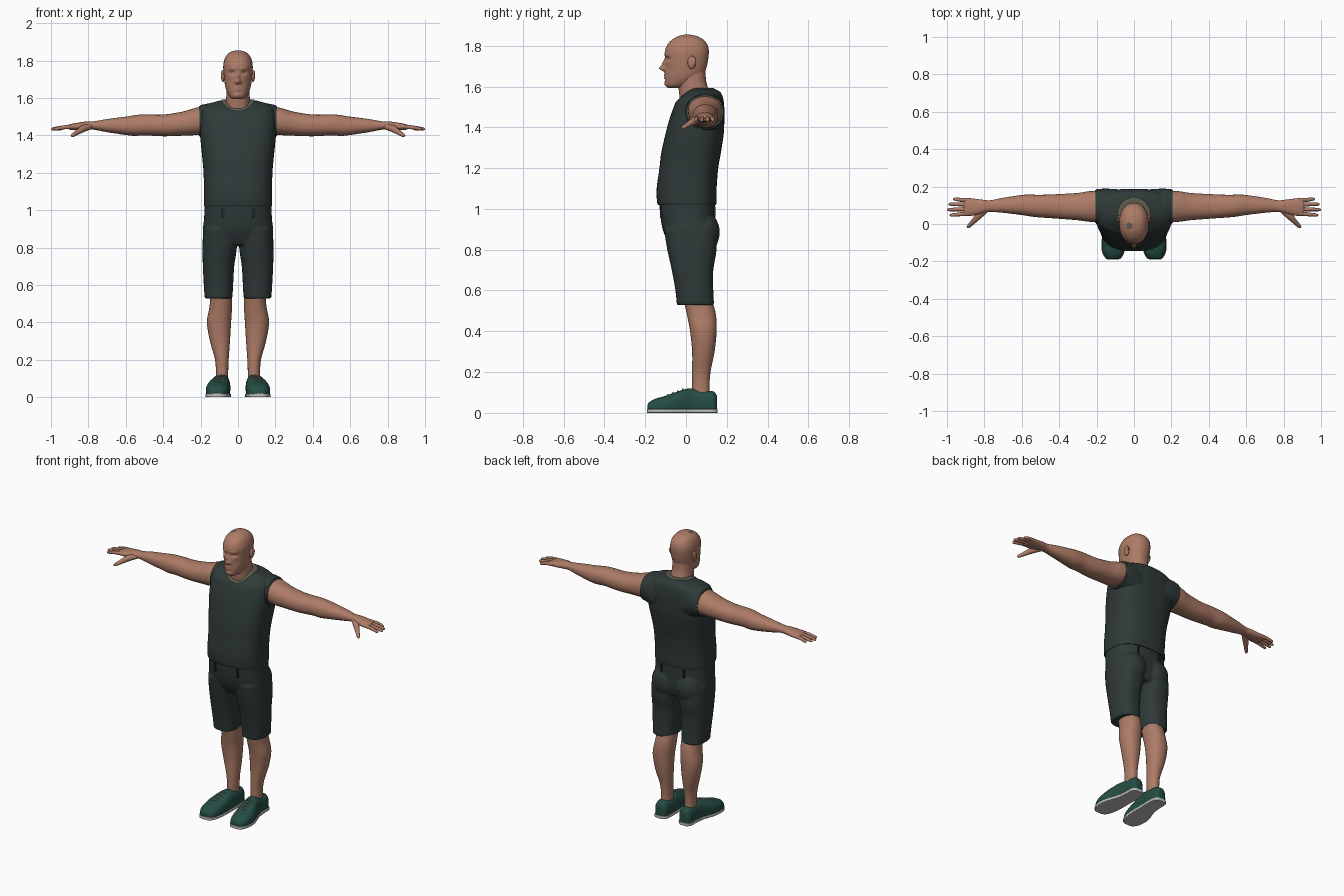
import bpy, bmesh, math
from mathutils import Vector, Matrix


def material(name, rgb):
    m = bpy.data.materials.new(name)
    m.diffuse_color = (*rgb, 1)
    return m


SKIN = material("skin", (0.42, 0.20, 0.135))
CLOTH = material("dark cloth", (0.028, 0.042, 0.040))
TRIM = material("olive trim", (0.11, 0.11, 0.075))
SHOE = material("green shoe", (0.018, 0.075, 0.058))
SOLE = material("pale sole", (0.50, 0.50, 0.48))
LACE = material("grey lace", (0.22, 0.25, 0.24))
PATCH = material("grey patch", (0.12, 0.11, 0.10))
EYE = material("eye white", (0.45, 0.42, 0.38))
IRIS = material("iris", (0.04, 0.05, 0.06))
LOOP = material("dark loop", (0.014, 0.020, 0.020))


def add_loft(bm, rings, axis="z", n=32, steps=4):
    """Skin superellipse rings (t, u0, u1, v0, v1, exponent, front dip) along an axis."""
    rows = [list(r) + [2.2, 0][len(r) - 5:] for r in rings]
    rows = [rows[0]] + rows + [rows[-1]]
    fine = []
    for i in range(1, len(rows) - 2):
        a, b, c, d = rows[i - 1:i + 3]
        for s in range(steps):
            t = s / steps
            fine.append([0.5 * (2 * q + (r - p) * t + (2 * p - 5 * q + 4 * r - w) * t * t
                                + (3 * q - p - 3 * r + w) * t ** 3) for p, q, r, w in zip(a, b, c, d)])
    fine.append(rows[-1])
    loops = []
    for t, u0, u1, v0, v1, e, dip in fine:
        loop = []
        for k in range(n):
            ang = 2 * math.pi * k / n
            cs, sn = math.cos(ang), math.sin(ang)
            u = (u0 + u1) / 2 + (u1 - u0) / 2 * math.copysign(abs(cs) ** (2 / e), cs)
            v = (v0 + v1) / 2 + (v1 - v0) / 2 * math.copysign(abs(sn) ** (2 / e), sn)
            w = t - dip * max(0, -sn) ** 1.5
            loop.append(bm.verts.new({"z": (u, v, w), "x": (w, u, v), "y": (u, w, v)}[axis]))
        loops.append(loop)
    for a, b in zip(loops, loops[1:]):
        for k in range(n):
            bm.faces.new((a[k], a[(k + 1) % n], b[(k + 1) % n], b[k]))
    bm.faces.new(loops[0])
    bm.faces.new(loops[-1])


def add_tube(bm, pts, radii, n=12):
    """Round tube through points, with a radius at each."""
    pts = [Vector(p) for p in pts]
    loops = []
    for i, p in enumerate(pts):
        d = pts[min(i + 1, len(pts) - 1)] - pts[max(i - 1, 0)]
        q = d.to_track_quat("Z", "Y")
        loops.append([bm.verts.new(p + q @ Vector((radii[i] * math.cos(2 * math.pi * k / n),
                                                   radii[i] * math.sin(2 * math.pi * k / n), 0)))
                      for k in range(n)])
    for a, b in zip(loops, loops[1:]):
        for k in range(n):
            bm.faces.new((a[k], a[(k + 1) % n], b[(k + 1) % n], b[k]))
    bm.faces.new(loops[0])
    bm.faces.new(loops[-1])


def add_ball(bm, centre, size):
    bmesh.ops.create_uvsphere(bm, u_segments=24, v_segments=16, radius=1,
                              matrix=Matrix.Translation(centre) @ Matrix.Diagonal((*size, 1)))


def finish(name, bm, mats, mirror=False, angle=50):
    bmesh.ops.recalc_face_normals(bm, faces=bm.faces)
    me = bpy.data.meshes.new(name)
    bm.to_mesh(me)
    bm.free()
    ob = bpy.data.objects.new(name, me)
    bpy.context.collection.objects.link(ob)
    for m in mats:
        me.materials.append(m)
    bpy.ops.object.select_all(action="DESELECT")
    ob.select_set(True)
    bpy.context.view_layer.objects.active = ob
    bpy.ops.object.shade_smooth_by_angle(angle=math.radians(angle))
    if mirror:
        ob.modifiers.new("mirror", "MIRROR").use_mirror_merge = False
    return ob


def loft(name, rings, mat, mirror=False, **kw):
    bm = bmesh.new()
    add_loft(bm, rings, **kw)
    return finish(name, bm, [mat], mirror)


def sym(rows):
    return [(r[0], -r[1], *r[1:]) for r in rows]


# Head, with the face pushed in and out by soft bumps
bm = bmesh.new()
add_loft(bm, sym([(1.593, .025, -.088, -.02), (1.605, .043, -.100, .02), (1.63, .058, -.102, .06),
                  (1.66, .068, -.102, .088), (1.70, .074, -.103, .102), (1.735, .077, -.102, .109),
                  (1.77, .079, -.104, .112), (1.80, .074, -.094, .107), (1.825, .063, -.074, .090),
                  (1.845, .042, -.043, .060), (1.854, .012, -.010, .020)]), n=96, steps=6)
BUMPS = [(0, 1.688, .012, .013, .026), (0, 1.712, .009, .020, .014), (.012, 1.683, .007, .008, .008),
         (.033, 1.735, .016, .010, -.011), (.030, 1.755, .020, .007, .005), (0, 1.656, .018, .005, .008),
         (0, 1.643, .016, .005, .007), (0, 1.615, .020, .010, .005), (.048, 1.69, .015, .02, -.004)]
for v in bm.verts:
    if v.co.y < -.02:
        v.co.y -= sum(d * math.exp(-((abs(v.co.x) - x) / sx) ** 2 - ((v.co.z - z) / sz) ** 2)
                      for x, z, sx, sz, d in BUMPS)
for f in bm.faces:
    c = f.calc_center_median()
    if c.z > 1.8 and math.hypot(c.x + .025, c.y + .010) < .017:
        f.material_index = 1
finish("head", bm, [SKIN, PATCH], angle=80)

# Eyes with dark irises
bm = bmesh.new()
add_ball(bm, (.033, -.072, 1.735), (.014, .012, .008))
for f in bm.faces:
    c = f.calc_center_median()
    if c.y < -.072 and math.hypot(c.x - .033, c.z - 1.735) < .0055:
        f.material_index = 1
finish("eye", bm, [EYE, IRIS], True)

# Ears
bm = bmesh.new()
add_ball(bm, (.080, .028, 1.718), (.011, .020, .032))
add_ball(bm, (.086, .036, 1.724), (.006, .013, .022))
finish("ear", bm, [SKIN], True)

# Neck
loft("neck", sym([(1.48, .080, -.030, .140), (1.53, .076, -.030, .135), (1.57, .066, -.034, .118),
                  (1.62, .062, -.040, .100), (1.68, .060, -.040, .095)]), SKIN)

# Shirt body, shoulders and trims
loft("shirt", sym([(1.02, .180, -.137, .147, 2.6), (1.035, .183, -.142, .150, 2.6),
                   (1.10, .182, -.144, .150, 2.6), (1.20, .184, -.130, .158, 2.6),
                   (1.27, .190, -.122, .170, 2.6), (1.37, .200, -.100, .185, 2.8),
                   (1.45, .204, -.078, .188, 2.9), (1.51, .203, -.056, .187, 2.9),
                   (1.545, .192, -.050, .181, 2.7, .020), (1.568, .160, -.046, .172, 2.5, .040),
                   (1.58, .120, -.044, .158, 2.3, .050), (1.588, .088, -.041, .140, 2.1, .056)]),
     CLOTH, n=64)
loft("shirt_shoulder", [(.09, -.035, .186, 1.34, 1.574), (.15, -.016, .189, 1.37, 1.571),
                        (.19, -.004, .187, 1.385, 1.564), (.204, .000, .185, 1.388, 1.560)],
     CLOTH, True, axis="x", n=40)
loft("armhole_trim", [(.198, .003, .183, 1.392, 1.558), (.209, .005, .182, 1.396, 1.556)],
     TRIM, True, axis="x", n=40, steps=1)
loft("collar_trim", sym([(1.584, .089, -.042, .141, 2.1, .056), (1.591, .086, -.040, .138, 2.1, .056),
                         (1.592, .070, -.031, .124, 2.1, .050)]), TRIM, n=64)

# Shorts: hips, legs and seat fused together
bm = bmesh.new()
add_loft(bm, sym([(.815, .165, -.075, .130, 2.6), (.88, .188, -.108, .145, 2.6),
                  (.95, .182, -.124, .143, 2.6), (1.04, .177, -.132, .143, 2.6)]), n=48)
LEG = [(.528, .030, .178, -.045, .138), (.60, .026, .183, -.052, .134), (.70, .020, .188, -.070, .134),
       (.80, .006, .190, -.092, .150), (.90, .004, .186, -.108, .150)]
add_loft(bm, [(*r, 2.5) for r in LEG])
add_loft(bm, [(z, -b, -a, c, d, 2.5) for z, a, b, c, d in LEG])
for s in (-1, 1):
    add_ball(bm, (s * .085, .080, .885), (.090, .086, .105))
shorts = finish("shorts", bm, [CLOTH])
rm = shorts.modifiers.new("fuse", "REMESH")
rm.mode, rm.voxel_size, rm.use_smooth_shade = "VOXEL", .007, True
sm = shorts.modifiers.new("soften", "SMOOTH")
sm.factor, sm.iterations = .5, 5

# Belt loops, front and back
bm = bmesh.new()
for y in (-.121, .137):
    bmesh.ops.create_cube(bm, size=1, matrix=Matrix.Translation((.080, y, .985))
                          @ Matrix.Diagonal((.014, .014, .055, 1)))
finish("belt_loop", bm, [LOOP], True)

# Arm and palm
loft("arm", [(.13, .010, .178, 1.405, 1.552), (.20, .010, .178, 1.403, 1.552), (.25, .013, .174, 1.400, 1.540),
             (.30, .020, .166, 1.398, 1.526), (.40, .028, .160, 1.395, 1.511), (.50, .035, .156, 1.400, 1.512),
             (.55, .040, .157, 1.397, 1.508), (.60, .048, .155, 1.402, 1.500), (.70, .060, .140, 1.417, 1.487),
             (.77, .065, .127, 1.430, 1.475), (.81, .058, .130, 1.429, 1.474), (.86, .045, .136, 1.427, 1.467),
             (.90, .045, .137, 1.430, 1.459), (.91, .050, .132, 1.436, 1.453)], SKIN, True, axis="x", n=40)

# Fingers and thumb
bm = bmesh.new()
for y0, y1, tip in ((.056, .048, .985), (.080, .077, 1.0), (.104, .106, .993), (.126, .133, .968)):
    add_tube(bm, [(.87, y0, 1.447), (.93, (y0 + y1) / 2, 1.443), (tip - .015, y1, 1.435),
                  (tip - .004, y1, 1.433), (tip, y1, 1.432)], [.0115, .0105, .009, .0065, .002])
add_tube(bm, [(.79, .078, 1.447), (.83, .045, 1.435), (.86, .012, 1.415), (.882, -.010, 1.401),
              (.889, -.018, 1.397), (.891, -.020, 1.396)], [.016, .019, .013, .0105, .007, .002])
finish("fingers", bm, [SKIN], True)

# Lower leg
loft("leg", [(.05, .056, .122, .030, .120), (.12, .053, .118, .030, .115), (.20, .050, .123, .030, .120),
             (.30, .043, .150, .030, .140), (.40, .037, .166, .020, .150), (.48, .032, .153, .005, .147),
             (.55, .032, .147, -.010, .130), (.62, .035, .150, -.015, .125)], SKIN, True)

# Shoe upper and sole share one outline
OUT = [(-.188, .092, .135, .040), (-.180, .072, .150, .053), (-.150, .055, .167, .069),
       (-.10, .045, .172, .084), (-.05, .042, .163, .102), (0, .042, .145, .117), (.03, .042, .136, .120),
       (.08, .041, .131, .112), (.13, .045, .129, .106), (.148, .058, .118, .092), (.153, .070, .106, .070)]
loft("shoe", [(y, a, b, -.02, z, 2.6) for y, a, b, z in OUT[:-1]]
     + [(.153, .070, .106, .010, .070, 2.6)], SHOE, True, axis="y")
shoe = bpy.data.objects["shoe"].data
for v in shoe.vertices:
    v.co.z = max(v.co.z, .006)
loft("sole", [(y * 1.015, a - .003, b + .003, 0, .019, 8) for y, a, b, z in OUT], SOLE, True, axis="y")

# Laces across the instep
bm = bmesh.new()
for i in range(4):
    y, z = -.088 + .024 * i, .090 + .0085 * i
    cx = .108 - .004 * i
    add_tube(bm, [(cx - .028, y, z - .008), (cx - .012, y, z), (cx + .012, y, z), (cx + .028, y, z - .008)],
             [.004] * 4, n=8)
finish("laces", bm, [LACE], True)
